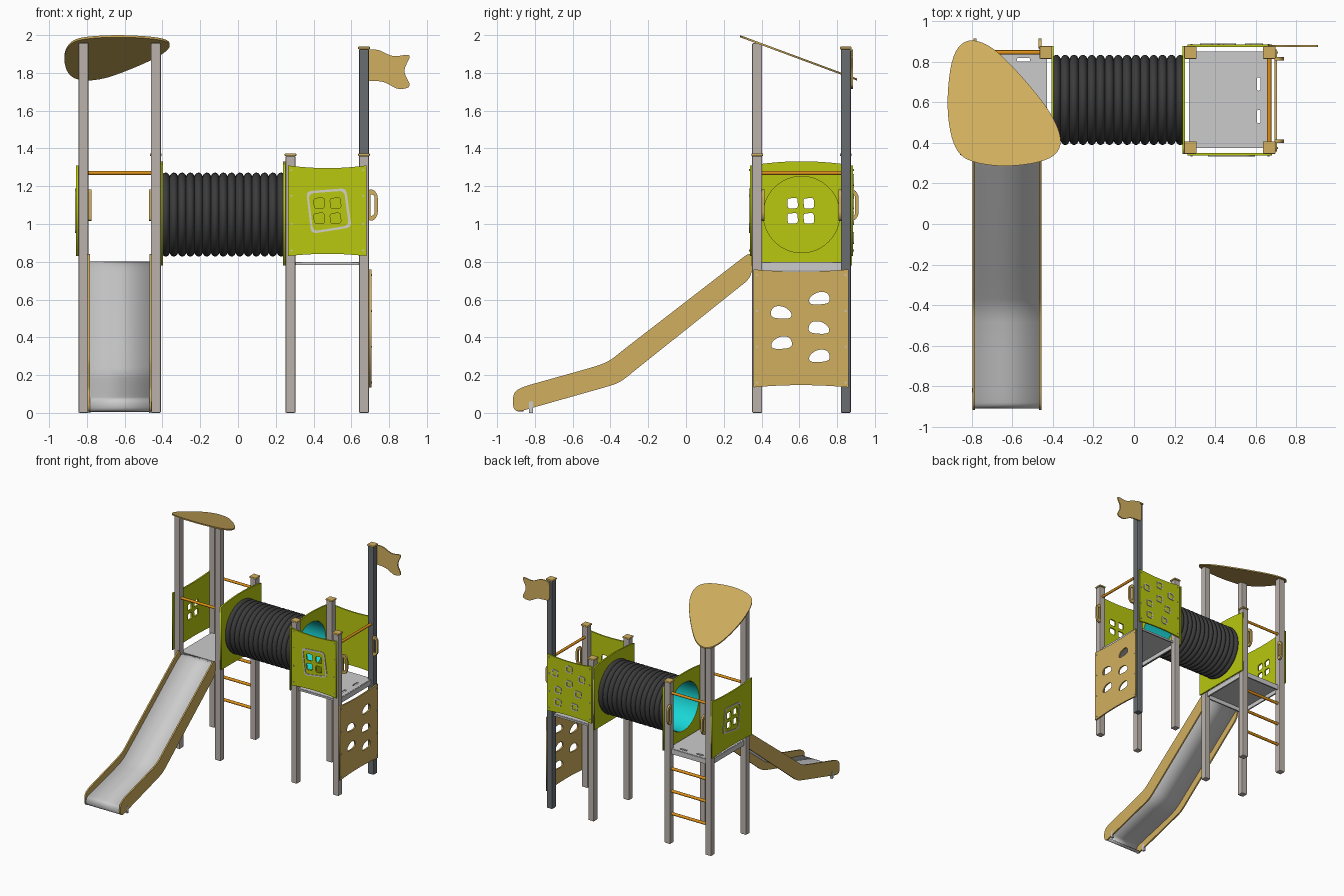
import bpy, bmesh, math
from mathutils import Matrix, Vector

if "Cube" in bpy.data.objects:
    bpy.data.objects.remove(bpy.data.objects["Cube"])


def material(name, *rgb):
    m = bpy.data.materials.new(name)
    m.diffuse_color = (*rgb, 1)
    m.use_nodes = True
    m.node_tree.nodes["Principled BSDF"].inputs["Base Color"].default_value = m.diffuse_color
    return m


LIME = material("lime", .48, .58, .005)
TAN = material("tan", .64, .43, .115)
ORANGE = material("orange", .72, .28, .01)
BLACK = material("tunnel_black", .045, .045, .045)
CYAN = material("cyan", .01, .68, .68)
SLATE = material("slate", .14, .155, .165)
WARM = material("warm_grey", .5, .45, .41)
PALE = material("pale", .66, .64, .56)


def add(name, mesh, mat=None, smooth=False):
    ob = bpy.data.objects.new(name, mesh)
    bpy.context.collection.objects.link(ob)
    if mat:
        mesh.materials.clear()
        mesh.materials.append(mat)
    if smooth:
        bpy.ops.object.select_all(action='DESELECT')
        ob.select_set(True)
        bpy.context.view_layer.objects.active = ob
        bpy.ops.object.shade_smooth_by_angle()
    return ob


def box(name, lo, hi, mat=None, bevel=0):
    lo, hi = Vector(lo), Vector(hi)
    bm = bmesh.new()
    bmesh.ops.create_cube(bm, size=1, matrix=Matrix.Translation((lo + hi) / 2) @ Matrix.Diagonal((*(hi - lo), 1)))
    me = bpy.data.meshes.new(name)
    bm.to_mesh(me)
    ob = add(name, me, mat)
    if bevel:
        mod = ob.modifiers.new("bevel", 'BEVEL')
        mod.width, mod.segments = bevel, 2
    return ob


def rod(name, a, b, r, mat=None):
    a, b = Vector(a), Vector(b)
    rot = (b - a).to_track_quat('Z', 'Y').to_matrix().to_4x4()
    bm = bmesh.new()
    bmesh.ops.create_cone(bm, cap_ends=True, segments=16, radius1=r, radius2=r, depth=(b - a).length,
                          matrix=Matrix.Translation((a + b) / 2) @ rot)
    me = bpy.data.meshes.new(name)
    bm.to_mesh(me)
    return add(name, me, mat, True)


def rounded(pts, r, closed=True, n=5):
    """Round the corners of a 2D outline."""
    pts = [Vector(p) for p in pts]
    out = []
    for i, p in enumerate(pts):
        if not closed and i in (0, len(pts) - 1):
            out.append(p)
            continue
        a, b = pts[i - 1] - p, pts[(i + 1) % len(pts)] - p
        a, b = [p + d.normalized() * min(r, d.length * .495) for d in (a, b)]
        for k in range(n + 1):
            t = k / n
            out.append(a * (1 - t) ** 2 + p * 2 * t * (1 - t) + b * t * t)
    return out


# 2D (u, v, normal) to world, per plane
PLANES = {'x': Matrix(((0, 0, 1, 0), (1, 0, 0, 0), (0, 1, 0, 0), (0, 0, 0, 1))),
          'y': Matrix(((1, 0, 0, 0), (0, 0, -1, 0), (0, 1, 0, 0), (0, 0, 0, 1))),
          'z': Matrix.Identity(4)}


def plate(name, plane, pos, outlines, thick, mat=None, shear=0):
    """Flat sheet with holes, from closed 2D outlines."""
    cu = bpy.data.curves.new(name, 'CURVE')
    cu.dimensions, cu.fill_mode, cu.extrude = '2D', 'BOTH', thick / 2
    for pts in outlines:
        s = cu.splines.new('POLY')
        s.points.add(len(pts) - 1)
        for q, p in zip(s.points, pts):
            q.co = (p[0], p[1], 0, 1)
        s.use_cyclic_u = True
    tmp = bpy.data.objects.new(name, cu)
    bpy.context.collection.objects.link(tmp)
    bpy.context.view_layer.update()
    me = bpy.data.meshes.new_from_object(tmp.evaluated_get(bpy.context.evaluated_depsgraph_get()))
    bpy.data.objects.remove(tmp)
    slope = Matrix.Identity(4)
    slope[2][1] = shear
    offset = [pos if a == plane else 0 for a in 'xyz']
    me.transform(Matrix.Translation(offset) @ slope @ PLANES[plane])
    return add(name, me, mat)


def surface(name, rows, mat=None):
    bm = bmesh.new()
    grid = [[bm.verts.new(p) for p in row] for row in rows]
    for r, s in zip(grid, grid[1:]):
        for i in range(len(r) - 1):
            bm.faces.new((r[i], r[i + 1], s[i + 1], s[i]))
    bmesh.ops.remove_doubles(bm, verts=bm.verts, dist=1e-5)
    bmesh.ops.recalc_face_normals(bm, faces=bm.faces)
    me = bpy.data.meshes.new(name)
    bm.to_mesh(me)
    return add(name, me, mat, True)


def bowed(u0, u1, v0, v1, top, bottom):
    """Rectangle with bowed top and bottom edges."""
    ts = [i / 16 for i in range(17)]
    arc = [4 * t * (1 - t) for t in ts]
    return ([(u0 + (u1 - u0) * t, v0 + bottom * a) for t, a in zip(ts, arc)] +
            [(u1 + (u0 - u1) * t, v1 + top * a) for t, a in zip(ts, arc)])


def quad(u, v, s):
    return rounded([(u - s, v + s * .85), (u + s * .9, v + s), (u + s, v - s * .9), (u - s * .85, v - s)], s * .5)


def circle(u, v, r, n=64):
    return [(u + r * math.cos(2 * math.pi * i / n), v + r * math.sin(2 * math.pi * i / n)) for i in range(n)]


# posts and caps
H, YF, YB = .0265, .377, .846
posts = [("left_front_outer", -.818, YF, 1.958, 0), ("left_front_inner", -.435, YF, 1.958, 0),
         ("left_back_outer", -.818, YB, 1.782, 0), ("left_back_inner", -.435, YB, 1.36, 1),
         ("right_front_inner", .278, YF, 1.36, 1), ("right_back_inner", .278, YB, 1.36, 1),
         ("right_front_outer", .667, YF, 1.36, 1), ("flag", .667, YB, 1.925, 1)]
for name, x, y, top, cap in posts:
    box(name + "_post", (x - H, y - H, 0), (x + H, y + H, top), SLATE if name == "flag" else WARM, .006)
    if cap:
        box(name + "_cap", (x - .031, y - .031, top), (x + .031, y + .031, top + .014), TAN, .004)

# platforms with folded rims
slot = lambda u, v, a, b: rounded([(u - a, v - b), (u + a, v - b), (u + a, v + b), (u - a, v + b)], .01)
for side, x0, x1, slots in (("left", -.82, -.435, [slot(-.545, .81, .033, .009), slot(-.70, .81, .033, .009)]),
                            ("right", .278, .662, [slot(.615, .53, .009, .033), slot(.615, .69, .009, .033)])):
    plate(side + "_platform", 'z', .794, [[(x0, .38), (x1, .38), (x1, .845), (x0, .845)]] + slots, .01)
    for k, x in enumerate((x0, x1)):
        box(f"{side}_platform_side_rim_{k}", (x - .006, .38, .755), (x + .006, .845, .797))
    drop = .755 if side == "left" else .782
    for k, y in enumerate((.38, .845)):
        box(f"{side}_platform_end_rim_{k}", (x0, y - .006, drop), (x1, y + .006, .797))

# corrugated tunnel with coloured lining
CY, CZ, RIBS = .612, 1.05, 15


def ring(x, r):
    return [(x, CY + p[0], CZ + p[1]) for p in circle(0, 0, r, 48) + [(r, 0)]]


surface("tunnel_shell", [ring(-.405 + .655 * i / (RIBS * 8), .203 + .019 * abs(math.sin(math.pi * i / 8)) ** .6)
                         for i in range(RIBS * 8 + 1)], BLACK)
surface("tunnel_lining", [ring(x, .199) for x in (-.408, .252)], CYAN)
for side, x in (("left", -.402), ("right", .245)):
    plate(side + "_tunnel_panel", 'x', x, [bowed(.345, .879, .78, 1.31, .022, 0), circle(CY, CZ, .202)], .012, LIME)

# window panels with a pale frame
for name, plane, pos, u, out in (("front_window", 'y', .344, .473, -.008), ("left_window", 'x', -.851, .607, -.008)):
    half = .208 if plane == 'y' else .267
    panes = [quad(u + du, 1.07 + dv, .029) for du in (-.043, .043) for dv in (-.04, .04)]
    plate(name + "_panel", plane, pos, [bowed(u - half, u + half, .83, 1.31, -.014, .012)] + panes, .012, LIME)
    frame = [(-.106, .097), (.094, .113), (.121, -.083), (-.08, -.115)]
    plate(name + "_frame", plane, pos + out,
          [rounded([(u + a * s, 1.07 + b * s) for a, b in frame], .03) for s in (1.06, .94)], .006, PALE)

# back play panel with raised rings
plate("back_play_panel", 'y', .879, [bowed(.265, .681, .83, 1.31, -.014, .012)], .012, LIME)
for i, (u, v) in enumerate([(.5, .16), (.78, .28), (.18, .3), (.5, .42), (.25, .58), (.7, .56), (.25, .8), (.62, .8)]):
    u, v = .681 - .416 * u, 1.31 - .48 * v
    plate(f"play_ring_{i}", 'y', .887, [quad(u, v, .032), quad(u, v, .022)], .006, PALE)

# climbing wall with hand holes
holes = []
for u, v, s in ((.505, .53, 1), (.705, .605, -1), (.705, .45, 1), (.505, .37, -1), (.705, .30, -1)):
    hole = [(-.056, .012), (-.035, .036), (.015, .034), (.056, .0), (.05, -.03), (0, -.032), (-.056, -.024)]
    holes.append(rounded([(u + a * s, v + b) for a, b in hole], 1))
plate("climbing_wall", 'x', .70, [bowed(.357, .86, .135, .76, -.012, .012)] + holes, .012, TAN)

# safety bars and ladder rungs
rod("left_front_bar", (-.818, YF, 1.27), (-.435, YF, 1.27), .011, ORANGE)
rod("left_back_bar", (-.818, YB, 1.27), (-.435, YB, 1.27), .011, ORANGE)
rod("right_side_bar", (.667, YF, 1.27), (.667, YB, 1.27), .011, ORANGE)
for i, z in enumerate((.25, .44, .63)):
    rod(f"ladder_rung_{i}", (-.818, YB, z), (-.435, YB, z), .012, ORANGE)

# grab handles
for name, plane, pos, u in (("right_front", 'y', .408, .692), ("right_back", 'y', .815, .692),
                            ("left_outer", 'x', -.784, .866), ("left_inner", 'x', -.464, .866)):
    outer = [(u, 1.015), (u + .03, 1.02), (u + .048, 1.05), (u + .048, 1.15), (u + .03, 1.18), (u, 1.185)]
    inner = [(u + .01, 1.04), (u + .03, 1.05), (u + .03, 1.15), (u + .01, 1.16)]
    plate(name + "_handle", plane, pos, [rounded(outer, .015), rounded(inner, .01)], .016, TAN)

# slide
cheek = [(.35, .86), (-.33, .335), (-.41, .27), (-.50, .24), (-.875, .135), (-.915, .105), (-.918, .03), (-.895, .003),
         (-.83, .022), (-.42, .138), (-.35, .16), (-.27, .225), (.35, .72)]
for side, x in (("outer", -.79), ("inner", -.463)):
    plate(f"slide_{side}_cheek", 'x', x, [rounded(cheek, .05)], .012, TAN)
    box(f"slide_{side}_foot", (x - .008, -.83, 0), (x + .008, -.81, .06))
bed = rounded([(.40, .797), (.34, .79), (-.32, .275), (-.42, .2), (-.54, .165), (-.86, .085), (-.905, .07),
               (-.905, .012), (-.86, .01)], .08, False, 8)
slide = surface("slide_bed", [[(x, p.x, p.y) for x in (-.786, -.467)] for p in bed])
mod = slide.modifiers.new("sheet", 'SOLIDIFY')
mod.thickness, mod.offset = .008, 0

# sloping roof
roof = [(-.83, .915), (-.90, .83), (-.925, .60), (-.905, .43), (-.86, .335), (-.78, .30), (-.65, .282), (-.49, .297),
        (-.385, .335), (-.353, .41), (-.395, .525), (-.487, .652), (-.61, .79), (-.72, .89)]
plate("roof", 'z', 2.1, [rounded(roof, 1)], .011, TAN, -.37)

# flag
flag = [(.66, 1.922), (.74, 1.925), (.82, 1.885), (.918, 1.90), (.875, 1.81), (.918, 1.725), (.85, 1.71), (.77, 1.755),
        (.66, 1.76)]
plate("flag", 'y', .878, [rounded(flag, .03)], .01, TAN)

# bolts
for i, (u, v) in enumerate([(u, v) for u in (.283, .663) for v in (.86, 1.0, 1.15, 1.285)]):
    rod(f"front_bolt_{i}", (u, .334, v), (u, .345, v), .005)
    rod(f"back_bolt_{i}", (u, .878, v), (u, .889, v), .005)
for i, (u, v) in enumerate([(u, v) for u in (.375, .845) for v in (.16, .35, .54, .73)]):
    rod(f"climbing_bolt_{i}", (.70, u, v), (.71, u, v), .005)
